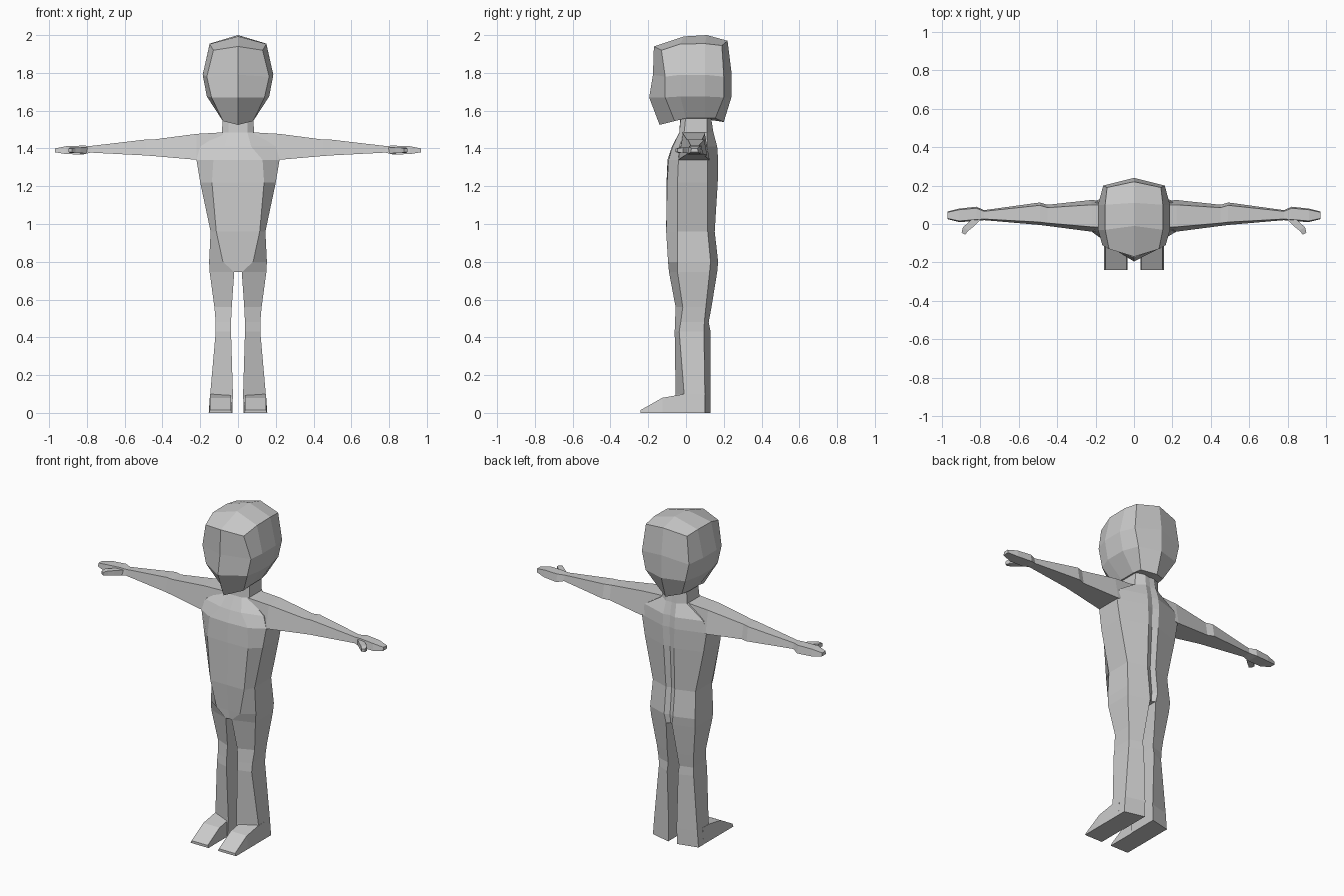
import bpy, bmesh

cube = bpy.data.objects.get("Cube")
if cube:
    bpy.data.objects.remove(cube, do_unlink=True)

GREY = (0.6, 0.6, 0.6, 1.0)
mat = bpy.data.materials.new("plain grey")
mat.use_nodes = True
mat.diffuse_color = GREY
bsdf = next(n for n in mat.node_tree.nodes if n.type == 'BSDF_PRINCIPLED')
bsdf.inputs["Base Color"].default_value = GREY


def loft(name, rings, caps=True):
    """Skin a list of closed rings into one flat-shaded mesh."""
    bm = bmesh.new()
    loops = [[bm.verts.new(p) for p in ring] for ring in rings]
    n = len(loops[0])
    for a, b in zip(loops, loops[1:]):
        for i in range(n):
            j = (i + 1) % n
            bm.faces.new((a[i], a[j], b[j], b[i]))
    if caps:
        bm.faces.new(loops[0])
        bm.faces.new(loops[-1])
    bmesh.ops.remove_doubles(bm, verts=bm.verts, dist=0.0005)
    bmesh.ops.recalc_face_normals(bm, faces=bm.faces)
    mesh = bpy.data.meshes.new(name)
    bm.to_mesh(mesh)
    bm.free()
    mesh.materials.append(mat)
    obj = bpy.data.objects.new(name, mesh)
    bpy.context.collection.objects.link(obj)
    return obj


def whole(half):
    """Complete a half ring (front centre to back centre) with its mirror."""
    return half + [(-x, y, z) for x, y, z in reversed(half[1:-1])]


def pair(name, rings):
    """Loft a limb on both sides of the body."""
    for side, s in (("left", 1), ("right", -1)):
        loft(f"{side}_{name}", [[(s * x, y, z) for x, y, z in r] for r in rings])


# Head: end rings collapse onto the centre line to close crown and jaw
chin, jaw_back = (0, -.14, 1.525), (0, .20, 1.54)
brow, crown_back = (0, -.17, 1.94), (0, .22, 1.97)
head = [
    [chin, chin, (0, -.03, 1.555), (0, .10, 1.555), jaw_back, jaw_back],
    [chin, (.08, -.06, 1.545), (.09, 0, 1.56), (.09, .10, 1.56), (.08, .155, 1.56), jaw_back],
    [(0, -.195, 1.67), (.14, -.11, 1.67), (.165, -.03, 1.675), (.165, .10, 1.675),
     (.135, .20, 1.67), (0, .24, 1.67)],
    [(0, -.175, 1.79), (.165, -.11, 1.78), (.187, -.03, 1.79), (.187, .10, 1.79),
     (.16, .20, 1.78), (0, .24, 1.81)],
    [brow, (.13, -.13, 1.92), (.15, -.03, 1.953), (.15, .10, 1.955),
     (.14, .19, 1.945), crown_back],
    [brow, brow, (0, -.01, 1.993), (0, .11, 2.0), crown_back, crown_back],
]
loft("head", [whole(r) for r in head], caps=False)

# Neck and torso: z, then front centre y, front panel, sides, spine strip, spine centre y
torso = [
    (1.58, -.03, (.05, -.025), (.08, 0), (.08, .11), (.03, .13), .13),
    (1.485, -.035, (.05, -.035), (.085, -.01), (.085, .11), (.035, .145), .14),
    (1.41, -.075, (.07, -.07), (.20, -.035), (.20, .115), (.04, .165), .155),
    (1.34, -.098, (.13, -.092), (.22, -.04), (.22, .115), (.04, .17), .16),
    (1.22, -.103, (.138, -.10), (.20, -.045), (.20, .115), (.035, .168), .155),
    (.96, -.105, (.115, -.105), (.145, -.045), (.145, .115), (.03, .152), .14),
    (.80, -.092, (.08, -.095), (.153, -.045), (.153, .13), (.03, .17), .155),
    (.745, -.085, (.02, -.09), (.15, -.045), (.15, .125), (.02, .165), .15),
]
loft("neck_and_torso", [
    whole([(0, f, z)] + [(x, y, z) for x, y in pts] + [(0, b, z)])
    for z, f, *pts, b in torso])

# Legs: z, inner x, outer x, front inner/outer y, back outer/inner y
legs = [
    (.745, .02, .15, -.09, -.045, .125, .165),
    (.56, .033, .125, -.055, -.017, .105, .135),
    (.48, .037, .118, -.058, -.028, .097, .12),
    (.43, .037, .118, -.06, -.036, .095, .13),
    (.10, .027, .147, -.055, -.01, .10, .13),
    (0, .03, .155, -.06, -.01, .10, .13),
]
pair("leg", [[(xi, fi, z), (xo, fo, z), (xo, bo, z), (xi, bi, z)]
             for z, xi, xo, fi, fo, bo, bi in legs])

# Feet: wedges tapering to the toes, as y, top z
feet = [(.05, .10), (-.01, .10), (-.125, .08), (-.24, .015)]
pair("foot", [[(.033, y, 0), (.155, y, 0), (.148, y, z), (.038, y, z)] for y, z in feet])

# Arms and hands: x, front y, back y, bottom z, top z, top inset
arms = [
    (.08, -.03, .11, 1.37, 1.485, .01),
    (.22, -.04, .125, 1.34, 1.477, .025),
    (.45, -.01, .10, 1.36, 1.447, .015),
    (.49, -.005, .112, 1.363, 1.447, .015),
    (.78, .02, .072, 1.378, 1.413, .006),
    (.82, .015, .09, 1.368, 1.415, .008),
    (.91, .01, .08, 1.37, 1.412, .006),
    (.97, .025, .065, 1.38, 1.40, .004),
]
pair("arm", [[(x, f, b), (x, k, b), (x, k - i, t), (x, f + i, t)]
             for x, f, k, b, t, i in arms])

# Thumbs: short bent tubes, as x, y, half width
thumbs = [(.81, .035, .016), (.85, -.005, .015), (.875, -.025, .015), (.888, -.05, .009)]
pair("thumb", [[(x - w, y - w * .6, 1.39 - w), (x + w, y + w * .6, 1.39 - w),
                (x + w, y + w * .6, 1.39 + w), (x - w, y - w * .6, 1.39 + w)]
               for x, y, w in thumbs])
